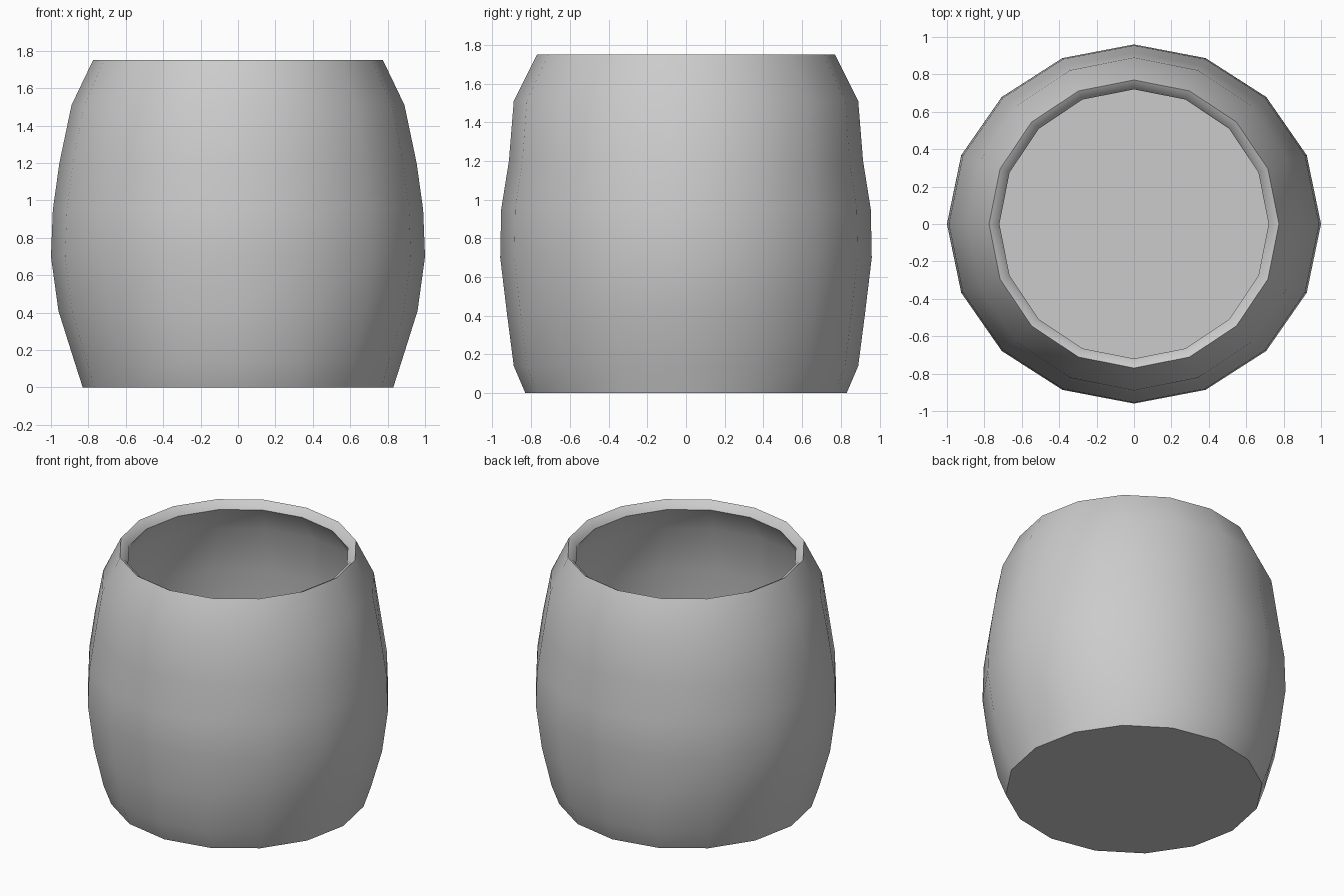
import bpy, bmesh, math

if "Cube" in bpy.data.objects:
    bpy.data.objects.remove(bpy.data.objects["Cube"])

SIDES = 16
# Cross-section rings: radius in x, radius in y, height
OUTER = [(0.83, 0.83, 0), (0.875, 0.89, 0.14), (0.96, 0.925, 0.41), (1.0, 0.96, 0.7),
         (0.99, 0.955, 0.95), (0.955, 0.915, 1.2), (0.89, 0.89, 1.51), (0.775, 0.77, 1.75)]
LIP = [(0.745, 0.745, 1.735), (0.72, 0.72, 1.70)]
WALL = 0.05
# Inner wall follows the outer one
INNER = [(rx - WALL, ry - WALL, max(z, WALL)) for rx, ry, z in reversed(OUTER[:-1])]


def lathe(name, profile):
    bm = bmesh.new()
    rings = []
    for rx, ry, z in profile:
        angles = [2 * math.pi * i / SIDES for i in range(SIDES)]
        rings.append([bm.verts.new((rx * math.cos(a), ry * math.sin(a), z)) for a in angles])
    for low, high in zip(rings, rings[1:]):
        for i in range(SIDES):
            j = (i + 1) % SIDES
            bm.faces.new((low[i], low[j], high[j], high[i]))
    bm.faces.new(rings[0][::-1])
    bm.faces.new(rings[-1])
    bmesh.ops.recalc_face_normals(bm, faces=bm.faces)
    mesh = bpy.data.meshes.new(name)
    bm.to_mesh(mesh)
    bm.free()
    obj = bpy.data.objects.new(name, mesh)
    bpy.context.collection.objects.link(obj)
    return obj


# Barrel-shaped pot with a hollow inside
pot = lathe("barrel_pot", OUTER + LIP + INNER)
bpy.context.view_layer.objects.active = pot
pot.select_set(True)
bpy.ops.object.shade_smooth_by_angle(angle=math.radians(40))
